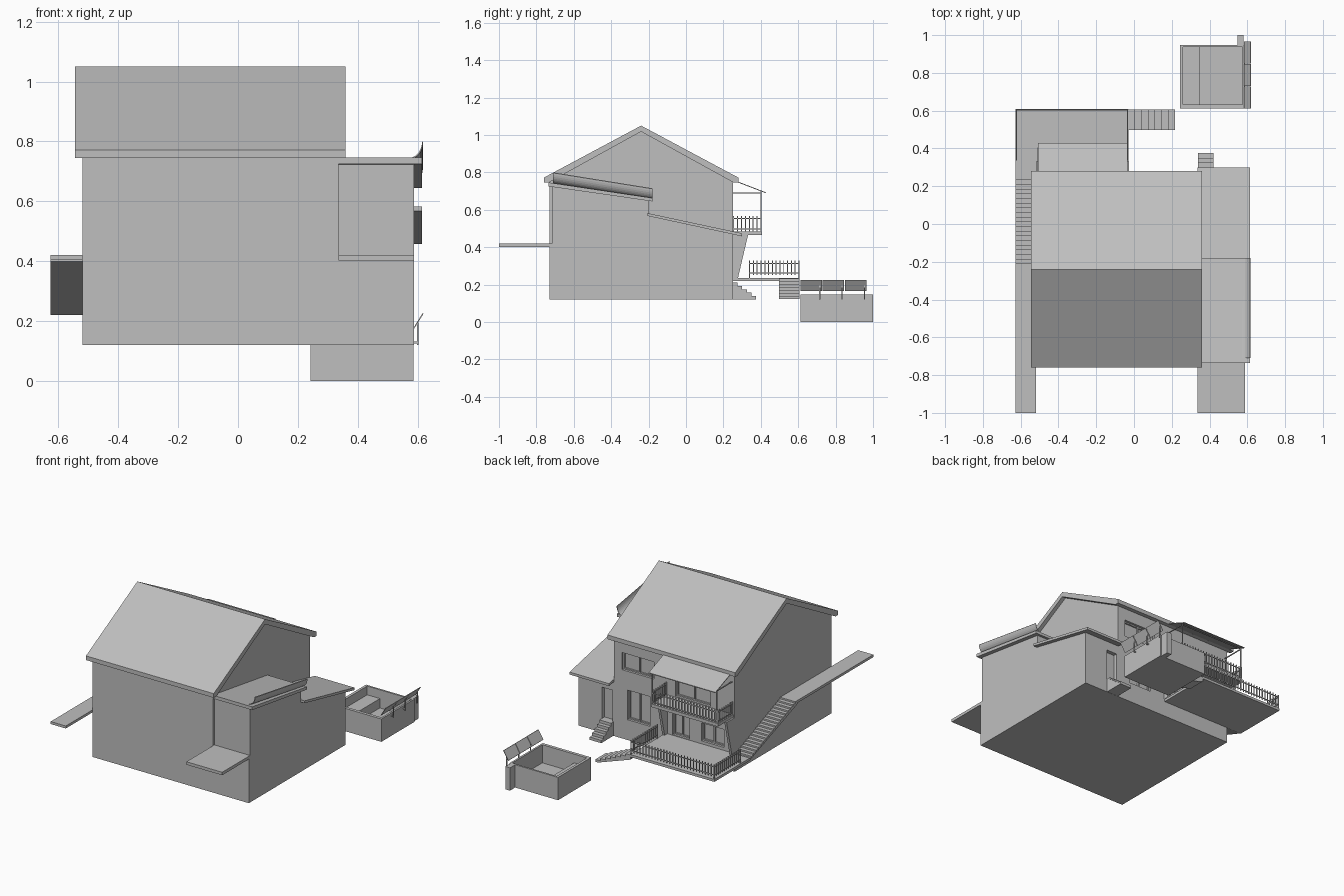
import bpy, bmesh, math
from mathutils import Vector

if "Cube" in bpy.data.objects:
    bpy.data.objects.remove(bpy.data.objects["Cube"])

grey = bpy.data.materials.new("light_grey")
grey.diffuse_color = (0.52, 0.52, 0.52, 1)
grey.use_nodes = True
grey.node_tree.nodes["Principled BSDF"].inputs["Base Color"].default_value = grey.diffuse_color


def finish(name, bm):
    bmesh.ops.recalc_face_normals(bm, faces=bm.faces)
    me = bpy.data.meshes.new(name)
    bm.to_mesh(me)
    bm.free()
    me.materials.append(grey)
    ob = bpy.data.objects.new(name, me)
    bpy.context.collection.objects.link(ob)
    return ob


def add_box(bm, x0, x1, y0, y1, z0, z1):
    vs = bmesh.ops.create_cube(bm, size=1)["verts"]
    for v in vs:
        v.co = Vector(((x0 + x1) / 2 + v.co.x * (x1 - x0),
                       (y0 + y1) / 2 + v.co.y * (y1 - y0),
                       (z0 + z1) / 2 + v.co.z * (z1 - z0)))


def boxes(name, *items):
    bm = bmesh.new()
    for b in items:
        add_box(bm, *b)
    return finish(name, bm)


def extrude(name, pts, a, b, axis="x", shift=0):
    """Extrude a (y,z) profile along x, or an (x,z) profile along y; shift lowers the far end."""
    bm = bmesh.new()
    put = (lambda p, t: (t, p[0], p[1])) if axis == "x" else (lambda p, t: (p[0], t, p[1]))
    near = [bm.verts.new(put(p, a)) for p in pts]
    far = [bm.verts.new(put((p[0], p[1] + shift), b)) for p in pts]
    bm.faces.new(near)
    bm.faces.new(far)
    n = len(pts)
    for i in range(n):
        j = (i + 1) % n
        bm.faces.new((near[i], near[j], far[j], far[i]))
    return finish(name, bm)


def steps(s0, z0, s1, z1, n, thick=None):
    """Stair profile going down from (s0,z0) to (s1,z1)."""
    ds, dz = (s1 - s0) / n, (z0 - z1) / n
    pts = []
    for i in range(n):
        pts += [(s0 + i * ds, z0 - i * dz), (s0 + (i + 1) * ds, z0 - i * dz)]
    if thick:
        pts += [(s1, z1), (s1 - ds * .5, z1), (s0, z0 - thick)]
    else:
        pts += [(s1, z1), (s0, z1)]
    return pts


def railing(name, path, z0, z1, foot, gap=0.021, r=0.0025):
    """Pickets and two rails along axis-aligned path segments."""
    bm = bmesh.new()
    h = z1 - z0
    for (xa, ya), (xb, yb) in zip(path, path[1:]):
        n = max(1, round(math.hypot(xb - xa, yb - ya) / gap))
        for i in range(n + 1):
            x, y = xa + (xb - xa) * i / n, ya + (yb - ya) * i / n
            bottom = foot if i in (0, n) else z0
            add_box(bm, x - r, x + r, y - r, y + r, bottom, z1)
        for z in (z0 + h * .15, z0 + h * .82):
            add_box(bm, min(xa, xb) - r, max(xa, xb) + r, min(ya, yb) - r,
                    max(ya, yb) + r, z - r, z + r)
    return finish(name, bm)


def cut(target, cutter):
    cutter.hide_render = True
    cutter.hide_viewport = True
    cutter.display_type = "WIRE"
    m = target.modifiers.new("openings", "BOOLEAN")
    m.operation, m.object, m.solver = "DIFFERENCE", cutter, "EXACT"


# main house body with gable, and chevron roof
house = extrude("house_walls", [(-.73, .12), (.25, .12), (.25, .755), (-.24, 1.02), (-.73, .755)],
                -.52, .335)
extrude("main_roof", [(-.76, .745), (-.76, .772), (-.24, 1.05), (.28, .772), (.28, .745),
                      (.255, .745), (-.24, 1.018), (-.735, .745)], -.545, .36)

# back windows and doors: x0, x1, z0, z1
openings = [(.05, .28, .56, .67), (.08, .24, .25, .44), (-.35, -.10, .49, .66),
            (-.20, -.08, .24, .43), (-.445, -.285, .255, .37)]
cut(house, boxes("house_openings_cutter",
                 *[(a, b, .225, .3, c, d) for a, b, c, d in openings]))
frames = []
for a, b, c, d in openings:
    t, m = .008, (a + b) / 2
    for x in (a + t / 2, m, b - t / 2):
        frames.append((x - t / 2, x + t / 2, .224, .236, c, d))
    for z in (c + t / 2, d - t / 2):
        frames.append((a, b, .224, .235, z - t / 2, z + t / 2))
boxes("window_frames", *frames)

# side extension with shallow front recess and stepped roof line
ext = extrude("extension_walls", [(-.73, .12), (.25, .12), (.25, .47), (-.2, .57), (-.2, .65),
                                  (-.716, .728), (-.716, .42), (-.73, .42)], .335, .588)
cut(ext, boxes("extension_door_cutter", (.345, .42, .225, .3, .21, .41)))
extrude("extension_upper_roof", [(-.735, .725), (-.735, .746), (-.18, .663), (-.18, .645)], .335, .615)
extrude("extension_lower_roof", [(-.205, .567), (-.205, .582), (.3, .474), (.3, .458)], .335, .615)

# curved thin collector along the outer edge of the upper roof
arc = [(.572 + .043 * math.sin(a), .80 - .055 * math.cos(a))
       for a in [math.radians(90) * i / 8 for i in range(9)]]
arc += [(x + .003, z - .003) for x, z in reversed(arc)]
extrude("roof_collector", arc, -.71, -.18, "y", -.085)

# front landing and left walkway with long stair
boxes("front_landing", (.335, .588, -1, -.72, .402, .421))
boxes("left_walkway", (-.627, -.52, -1, -.235, .405, .421))
extrude("left_stair", steps(-.235, .421, .26, .222, 20, .022), -.627, -.52)

# terrace with railings and short stair
boxes("terrace", (-.627, -.03, .25, .608, .22, .236))
railing("terrace_railing", [(-.623, .34), (-.623, .604), (-.034, .604), (-.034, .34)], .25, .328, .236)
extrude("terrace_stair", steps(-.03, .232, .218, .122, 7, .03), .497, .606, "y")

# entrance stair to the extension
extrude("entrance_stair", steps(.25, .21, .375, .121, 5), .338, .42)

# balcony, wedge supports and railing
boxes("balcony", (-.51, -.035, .25, .406, .465, .485))
for side, x in (("left", -.52), ("right", -.043)):
    extrude(side + "_balcony_fin", [(.24, .236), (.278, .236), (.332, .466), (.24, .466)], x, x + .016)
railing("balcony_railing", [(-.506, .255), (-.506, .401), (-.039, .401), (-.039, .255)], .485, .568, .485)

# awning with posts and frame bars
extrude("awning", [(.262, .752), (.262, .757), (.428, .693), (.428, .688)], -.508, -.035)
bars = []
for x in (-.5, -.043):
    bars += [(x - .003, x + .003, .398, .404, .485, .697), (x - .003, x + .003, .25, .404, .688, .693)]
bars.append((-.5, -.043, .398, .404, .688, .693))
boxes("awning_frame", *bars)

# open tank behind the house with inner bench and corner pier
tank = boxes("tank", (.243, .587, .612, .948, 0, .146))
cut(tank, boxes("tank_cutter", (.26, .575, .632, .936, .03, .3)))
boxes("tank_bench", (.255, .35, .625, .94, .02, .09))
boxes("tank_pier", (.547, .58, .94, 1, 0, .146))

# tilted panels on posts beside the tank
for i in range(3):
    y = .612 + i * .119
    extrude(f"tilted_panel_{i + 1}", [(.584, .167), (.582, .17), (.616, .225), (.62, .224)],
            y, y + .115, "y")
boxes("panel_posts", *[(.598, .603, y - .003, y + .003, .12, .195) for y in (.715, .835, .955)],
      *[(.58, .603, y - .003, y + .003, .125, .131) for y in (.715, .835)])
